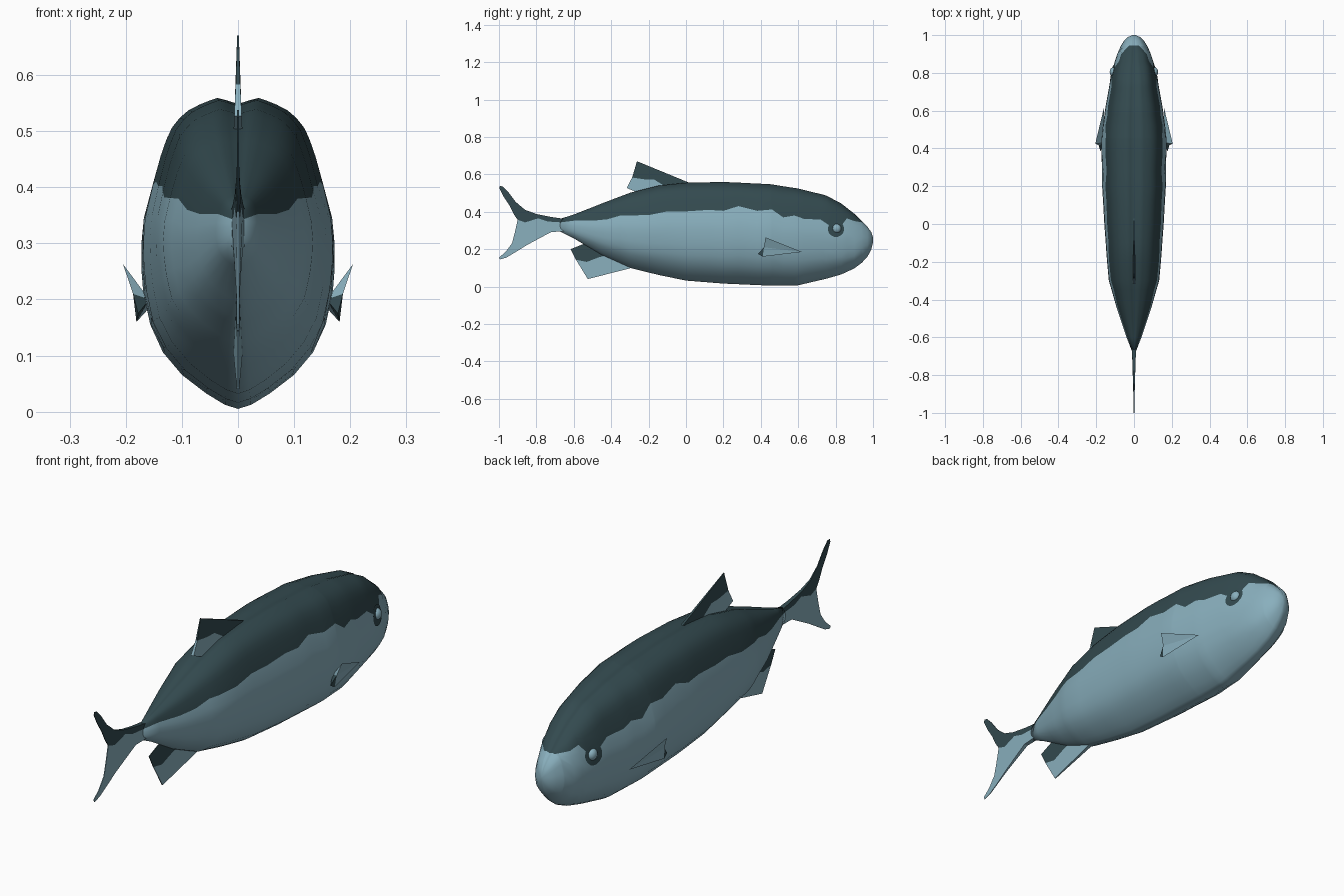
import bpy
import math
from mathutils import Vector
from mathutils.bvhtree import BVHTree

if "Cube" in bpy.data.objects:
    bpy.data.objects.remove(bpy.data.objects["Cube"])


def material(name, rgb):
    m = bpy.data.materials.new(name)
    m.diffuse_color = (*rgb, 1)
    m.use_nodes = True
    m.node_tree.nodes["Principled BSDF"].inputs["Base Color"].default_value = m.diffuse_color
    return m


LIGHT = material("pale_blue", (0.25, 0.43, 0.51))
DARK = material("dark_teal", (0.033, 0.068, 0.078))


def interp(x, pts, k=1):
    """Piecewise linear lookup of column k against column 0 (ascending)."""
    if x <= pts[0][0]:
        return pts[0][k]
    for a, b in zip(pts, pts[1:]):
        if x <= b[0]:
            return a[k] + (b[k] - a[k]) * (x - a[0]) / (b[0] - a[0])
    return pts[-1][k]


def add_mesh(name, verts, faces, mats, idx=None, smooth=False):
    me = bpy.data.meshes.new(name)
    me.from_pydata(verts, [], faces)
    for m in mats:
        me.materials.append(m)
    if idx:
        me.polygons.foreach_set("material_index", idx)
    if smooth:
        me.shade_smooth()
    ob = bpy.data.objects.new(name, me)
    bpy.context.collection.objects.link(ob)
    return ob


# Body profile: y, bottom z, top z, half width
PROFILE = [(-0.68, 0.298, 0.36, 0.008), (-0.6, 0.258, 0.385, 0.04),
           (-0.45, 0.168, 0.445, 0.09), (-0.3, 0.10, 0.502, 0.134),
           (-0.15, 0.063, 0.54, 0.147), (0, 0.032, 0.556, 0.158),
           (0.2, 0.016, 0.56, 0.17), (0.45, 0.005, 0.548, 0.174),
           (0.6, 0.007, 0.525, 0.155), (0.75, 0.042, 0.488, 0.128),
           (0.83, 0.065, 0.445, 0.112), (0.9, 0.097, 0.39, 0.09),
           (0.94, 0.127, 0.35, 0.072), (0.97, 0.16, 0.32, 0.053),
           (0.99, 0.196, 0.292, 0.032), (1.0, 0.235, 0.262, 0.008)]
# Half section as fractions of half width and height
SECTION = [(0, 0), (0.2, 0.02), (0.57, 0.11), (0.86, 0.22), (0.97, 0.38),
           (1, 0.5), (0.97, 0.62), (0.82, 0.8), (0.72, 0.89),
           (0.57, 0.95), (0.37, 0.982), (0.2, 1), (0, 0.978)]
# Height of the colour border along the body
BORDER = [(-0.68, 0.342), (-0.6, 0.352), (-0.5, 0.352), (-0.42, 0.36),
          (-0.35, 0.38), (-0.2, 0.382), (-0.1, 0.402), (0, 0.402),
          (0.12, 0.41), (0.2, 0.405), (0.28, 0.43), (0.38, 0.405),
          (0.46, 0.412), (0.52, 0.37), (0.58, 0.38), (0.63, 0.362),
          (0.72, 0.358), (0.77, 0.325), (0.83, 0.325), (0.86, 0.365),
          (0.9, 0.35), (0.945, 0.343)]
IZ = [(z, i) for i, (x, z) in enumerate(SECTION[:12])]
IS = [(i, x, z) for i, (x, z) in enumerate(SECTION)]
N = 10

# Body: rings whose middle row follows the colour border
ys = sorted({round(p[0], 3) for p in PROFILE} | {round(p[0], 3) for p in BORDER})
verts, faces, idx = [], [], []
for y in ys:
    zb, zt, w = (interp(y, PROFILE, k) for k in (1, 2, 3))
    t = (interp(y, BORDER) - zb) / (zt - zb)
    ub = interp(min(max(t, 0.3), 0.985), IZ)
    us = [ub * i / N for i in range(N)] + [ub + (12 - ub) * i / N for i in range(N + 1)]
    half = [(interp(u, IS, 1) * w, y, zb + interp(u, IS, 2) * (zt - zb)) for u in us]
    verts += half + [(-x, yy, z) for x, yy, z in half[-2:0:-1]]
R = 4 * N
for r in range(len(ys) - 1):
    for i in range(R):
        j = (i + 1) % R
        faces.append((r * R + i, r * R + j, (r + 1) * R + j, (r + 1) * R + i)[::-1])
        idx.append(1 if N <= i < 3 * N and ys[r + 1] <= 0.946 else 0)
faces += [tuple(range(R)), tuple(range((len(ys) - 1) * R, len(ys) * R))[::-1]]
idx += [0, 0]
add_mesh("body", verts, faces, [LIGHT, DARK], idx, True)
tree = BVHTree.FromPolygons([Vector(v) for v in verts], faces)


# Thin upright fins drawn as side outlines (y, z)
def plate(name, pts, mat, thick):
    n = len(pts)
    v = [(s * thick(y, z), y, z) for s in (1, -1) for y, z in pts]
    f = [tuple(range(n)), tuple(range(n, 2 * n))[::-1]]
    f += [(i, i + n, (i + 1) % n + n, (i + 1) % n) for i in range(n)]
    ob = add_mesh(name, v, f, [mat])
    # consistent outward normals
    import bmesh
    bm = bmesh.new()
    bm.from_mesh(ob.data)
    bmesh.ops.recalc_face_normals(bm, faces=bm.faces)
    bm.to_mesh(ob.data)
    bm.free()


def tail_t(y, z):
    return max(0.0015, 0.011 * (y + 0.95) / 0.29)


tail_edge = [(-0.9, 0.357), (-0.86, 0.343), (-0.79, 0.365), (-0.74, 0.348), (-0.65, 0.342)]
plate("tail_upper", tail_edge + [
    (-0.65, 0.362), (-0.72, 0.372), (-0.8, 0.388), (-0.86, 0.41), (-0.91, 0.452),
    (-0.95, 0.505), (-0.98, 0.535), (-0.995, 0.538), (-0.998, 0.525),
    (-0.975, 0.48), (-0.945, 0.435), (-0.92, 0.385)], DARK, tail_t)
plate("tail_lower", tail_edge + [
    (-0.65, 0.295), (-0.72, 0.292), (-0.78, 0.26), (-0.85, 0.222), (-0.91, 0.185),
    (-0.96, 0.155), (-0.995, 0.145), (-1.0, 0.155), (-0.965, 0.185),
    (-0.93, 0.232), (-0.915, 0.29), (-0.905, 0.335)], LIGHT, tail_t)


def dorsal_t(y, z):
    return max(0.0015, 0.007 * (0.67 - z) / 0.15)


def anal_t(y, z):
    return max(0.0015, 0.007 * (y + 0.62) / 0.3)


dorsal_edge = [(-0.288, 0.583), (-0.22, 0.573), (-0.17, 0.572), (-0.11, 0.535)]
plate("dorsal_fin_upper", dorsal_edge + [(-0.05, 0.53), (0.03, 0.55), (-0.262, 0.67)],
      DARK, dorsal_t)
plate("dorsal_fin_lower", dorsal_edge + [(-0.2, 0.5), (-0.24, 0.495), (-0.317, 0.527)],
      LIGHT, dorsal_t)
anal_edge = [(-0.588, 0.143), (-0.53, 0.132), (-0.47, 0.155), (-0.42, 0.17), (-0.4, 0.21)]
plate("anal_fin_upper", anal_edge + [(-0.5, 0.25), (-0.53, 0.235), (-0.617, 0.2)], DARK, anal_t)
plate("anal_fin_lower", anal_edge + [(-0.3, 0.13), (-0.29, 0.1), (-0.525, 0.04)], LIGHT, anal_t)

for side, s in (("left", -1), ("right", 1)):
    # Pectoral fin: flared wedge with a small dark rear tip
    tip, low, rear = (0.205, 0.425, 0.263), (0.181, 0.41, 0.16), (0.178, 0.385, 0.175)
    front, mid, root = (0.158, 0.62, 0.185), (0.187, 0.417, 0.21), (0.158, 0.43, 0.2)
    pv = [(s * x, y, z) for x, y, z in (tip, low, rear, front, mid, root)]
    pf = [(0, 4, 3), (4, 1, 3), (0, 3, 5), (3, 1, 5), (0, 5, 4), (4, 2, 1), (4, 5, 2), (1, 2, 5)]
    add_mesh(side + "_pectoral_fin", pv, [f if s < 0 else f[::-1] for f in pf],
             [LIGHT, DARK], [0, 0, 0, 0, 0, 1, 1, 1])

    # Dark eye patch draped over the body
    cy, cz, rad, K = 0.802, 0.308, 0.043, 24
    flat = [(cy, cz)] + [(cy + rad * q * math.cos(k * math.tau / K),
                          cz + rad * q * math.sin(k * math.tau / K))
                         for q in (0.5, 1) for k in range(K)]
    ev = []
    for y, z in flat:
        hit = tree.ray_cast(Vector((s, y, z)), Vector((-s, 0, 0)))[0]
        ev.append((hit.x + s * 0.003, y, z))
    ef = []
    for k in range(K):
        m = (k + 1) % K
        ef += [(0, 1 + k, 1 + m), (1 + k, 1 + K + k, 1 + K + m, 1 + m)]
    add_mesh(side + "_eye_patch", ev, [f if s > 0 else f[::-1] for f in ef], [DARK], None, True)

    # Eyeball
    bpy.ops.mesh.primitive_uv_sphere_add(segments=20, ring_count=12, radius=0.025,
                                         location=(ev[0][0] - s * 0.007, 0.805, 0.31))
    eye = bpy.context.object
    eye.name = side + "_eye"
    eye.scale.x = 0.8
    eye.data.materials.append(LIGHT)
    eye.data.shade_smooth()
